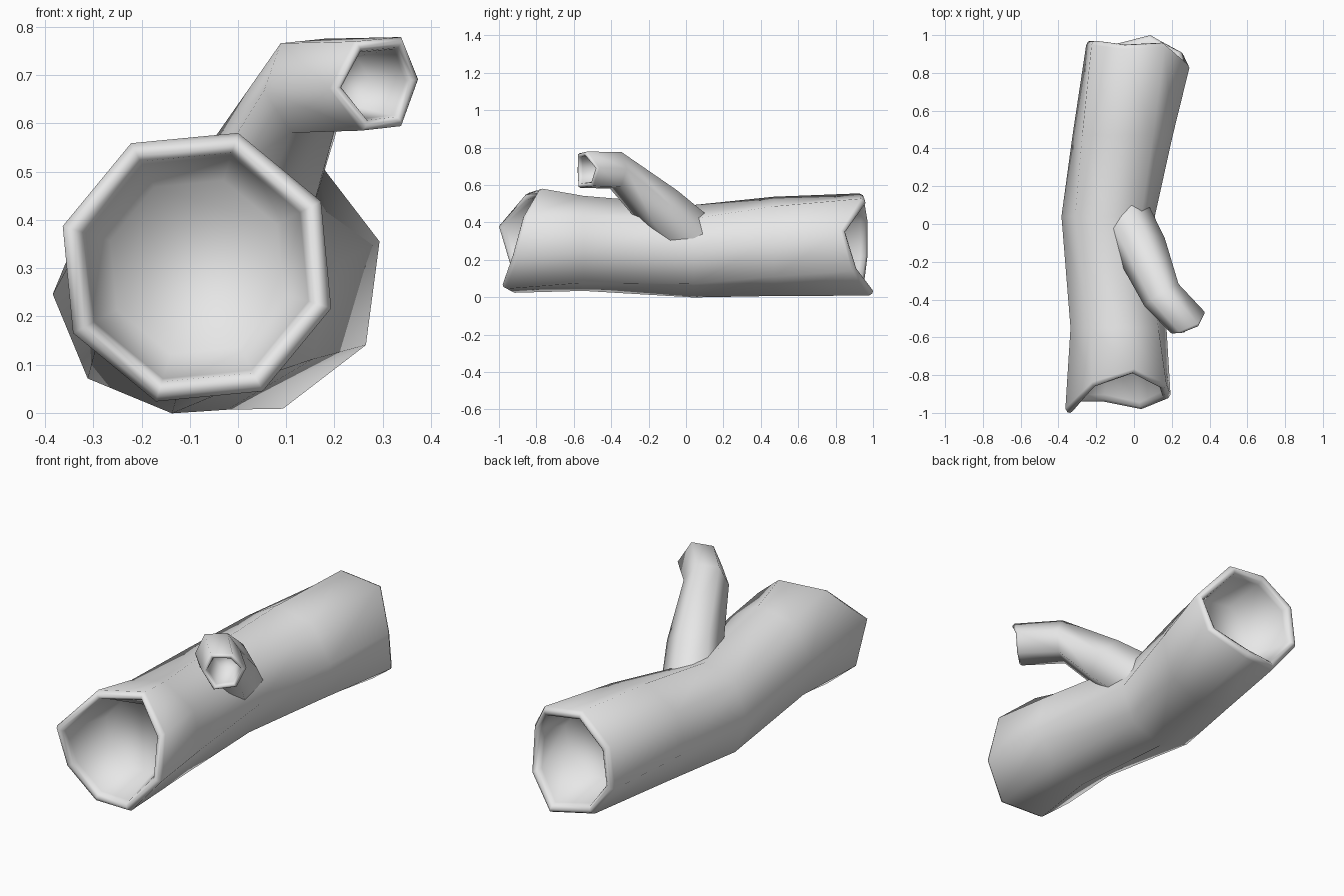
import bpy, bmesh, math
from mathutils import Vector

if "Cube" in bpy.data.objects:
    bpy.data.objects.remove(bpy.data.objects["Cube"])

wood = bpy.data.materials.new("grey_wood")
wood.diffuse_color = (0.8, 0.8, 0.8, 1)
wood.use_nodes = True
wood.node_tree.nodes["Principled BSDF"].inputs["Base Color"].default_value = wood.diffuse_color


def ring(center, tangent, radius, phase, n, offsets=None):
    """Polygon ring square to the tangent; offsets push its corners along it."""
    c, t = Vector(center), Vector(tangent).normalized()
    u = Vector((0, 0, 1)).cross(t).normalized()
    v = t.cross(u)
    pts = []
    for k in range(n):
        a = math.radians(phase + 360 * k / n)
        pts.append(c + radius * (math.cos(a) * u + math.sin(a) * v)
                   + t * (offsets[k] if offsets else 0))
    return pts


def mouth(center, tangent, radius, phase, offsets, lip, depth, floor, out=1):
    """Rings from outer rim, over the rounded lip, down to the hollow's floor.
    out is the opening's direction along the tangent."""
    n = len(offsets)
    rows = []
    for dr, dt in ((0, .5), (.25, .08), (.6, 0), (.95, .25), (1.1, .8)):
        rows.append(ring(center, tangent, radius - lip * dr, phase, n,
                         [o - out * dt * lip for o in offsets]))
    back = Vector(center) - Vector(tangent).normalized() * depth * out
    rows.append(ring(back, tangent, floor, phase, n))
    return rows


def loft(name, rows):
    bm = bmesh.new()
    vs = [[bm.verts.new(p) for p in row] for row in rows]
    n = len(rows[0])
    for a, b in zip(vs, vs[1:]):
        for k in range(n):
            bm.faces.new((a[k], a[(k + 1) % n], b[(k + 1) % n], b[k]))
    bm.faces.new(vs[0])
    bm.faces.new(vs[-1])
    bmesh.ops.recalc_face_normals(bm, faces=bm.faces)
    me = bpy.data.meshes.new(name)
    bm.to_mesh(me)
    bm.free()
    me.materials.append(wood)
    ob = bpy.data.objects.new(name, me)
    bpy.context.collection.objects.link(ob)
    bpy.ops.object.select_all(action='DESELECT')
    ob.select_set(True)
    bpy.context.view_layer.objects.active = ob
    bpy.ops.object.shade_smooth_by_angle(angle=math.radians(85))
    return ob


# trunk: twisted eight-sided log, hollow and broken at both ends
AXIS = (0, -1, 0)
front = mouth((-.085, -.9, .302), AXIS, .291, -17,
              (.025, -.03, -.11, -.04, .10, .04, .04, .08), .045, .19, .188)
back = mouth((.02, .9, .282), AXIS, .283, 15,
             (.05, -.06, -.05, -.07, -.07, -.05, -.10, -.01), .045, .19, .188, out=-1)
body = [ring((-.082, -.55, .288), AXIS, .258, -10, 8),
        ring((-.137, .04, .246), AXIS, .247, 0, 8),
        ring((-.06, .47, .272), AXIS, .268, 8, 8)]
loft("trunk", front[::-1] + body + back)

# branch: six-sided stub rooted in the trunk and bent forward
stem = [ring((-.06, .04, .31), (.25, -.55, .6), .15, 5, 6),
        ring((.045, -.14, .475), (.3, -.62, .55), .135, 5, 6),
        ring((.145, -.375, .678), (.5, -.8, .08), .108, 5, 6)]
tip = mouth((.285, -.525, .682), (.47, -.88, 0), .107, 5,
            (.0, .04, .03, .01, .035, .01), .025, .13, .06)
loft("branch", stem + tip)
